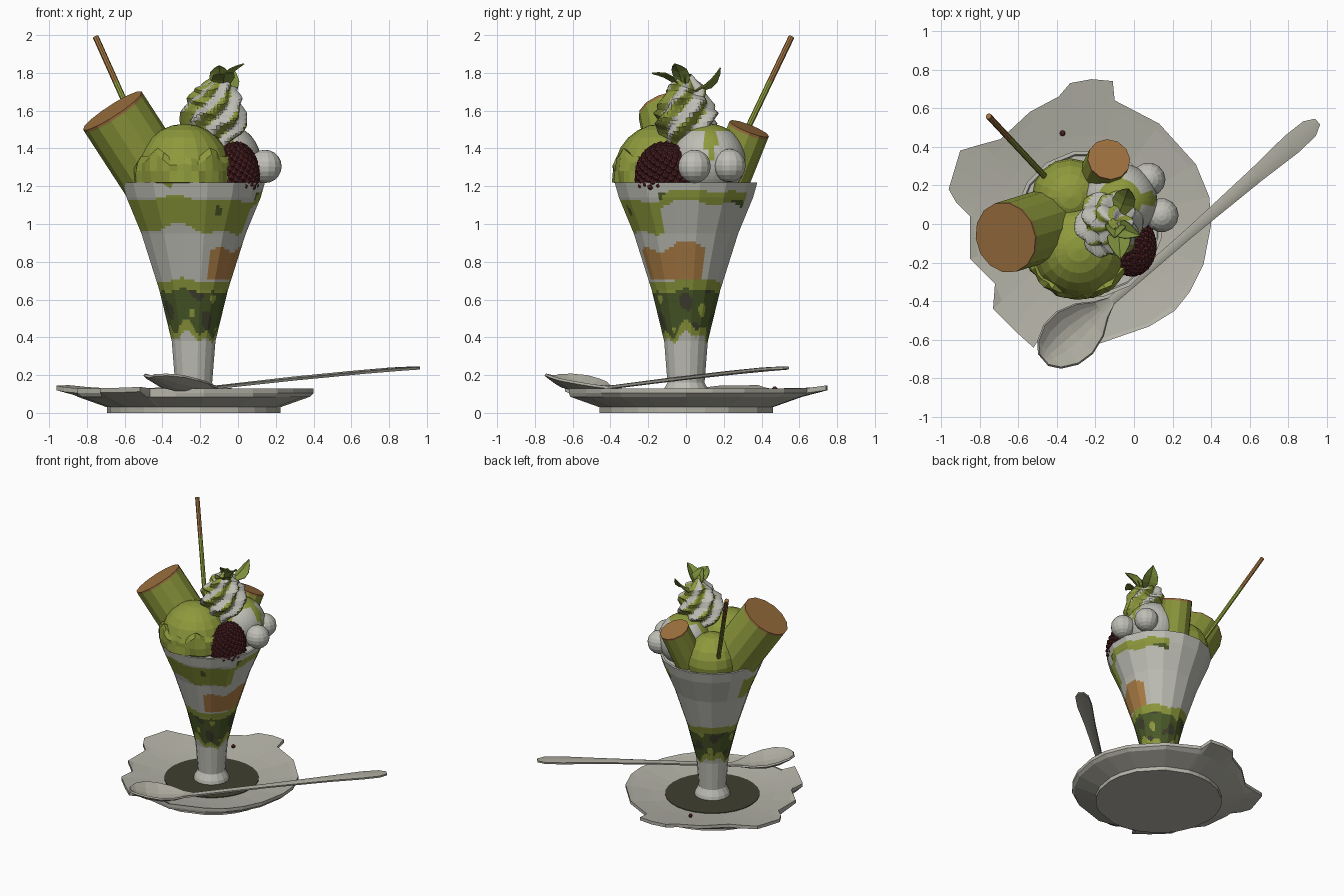
import bpy, bmesh, math, random
from math import sin, cos, pi, radians, degrees, atan2, hypot
from mathutils import Vector

if "Cube" in bpy.data.objects:
    bpy.data.objects.remove(bpy.data.objects["Cube"])

random.seed(4)
CX = -0.235  # axis of glass and plate

def mat(name, *c):
    m = bpy.data.materials.new(name)
    m.diffuse_color = (*c, 1)
    m.use_nodes = True
    m.node_tree.nodes["Principled BSDF"].inputs["Base Color"].default_value = m.diffuse_color
    return m

WHITE = mat("cream_white", .52, .52, .47)
PLATE = mat("plate_grey", .46, .45, .39)
SPOON = mat("spoon_grey", .41, .40, .34)
GREEN = mat("tea_green", .27, .32, .045)
LEAF = mat("leaf_green", .20, .27, .045)
DARK = mat("dark_green", .07, .10, .022)
OLIVE = mat("dark_olive", .05, .052, .028)
BROWN = mat("biscuit_brown", .34, .165, .05)
ORANGE = mat("orange_filling", .42, .21, .06)
RED = mat("bean_red", .09, .018, .02)

def build(name, verts, faces, mats, rule=None, fix=True):
    """Mesh object; rule(face centre) returns the material slot."""
    me = bpy.data.meshes.new(name)
    me.from_pydata([tuple(v) for v in verts], [], faces)
    bm = bmesh.new()
    bm.from_mesh(me)
    if fix:
        bmesh.ops.recalc_face_normals(bm, faces=bm.faces)
    bm.to_mesh(me)
    bm.free()
    for m in mats:
        me.materials.append(m)
    if rule:
        for p in me.polygons:
            p.material_index = rule(p.center)
    ob = bpy.data.objects.new(name, me)
    bpy.context.collection.objects.link(ob)
    return ob

def loft(name, rings, mats, rule=None):
    """Closed rings joined by quads, capped at both ends."""
    n = len(rings[0])
    verts = [v for r in rings for v in r]
    faces = [(k*n+i, k*n+(i+1) % n, (k+1)*n+(i+1) % n, (k+1)*n+i)
             for k in range(len(rings)-1) for i in range(n)]
    faces += [tuple(range(n))[::-1], tuple(range((len(rings)-1)*n, len(rings)*n))]
    return build(name, verts, faces, mats, rule)

def ball(name, c, r, mats, seg=16, rows=10, rule=None, squash=1, bump=None):
    rings = []
    for k in range(rows+1):
        t = -pi/2 + pi*min(max(k/rows, .01), .99)
        ring = []
        for i in range(seg):
            a = 2*pi*i/seg
            q = r*(bump(a, t) if bump else 1)
            ring.append((c[0]+q*cos(t)*cos(a), c[1]+q*cos(t)*sin(a), c[2]+q*squash*sin(t)))
        rings.append(ring)
    return loft(name, rings, mats, rule)

def rod(name, a, b, r, seg, mats, stops, rule):
    """Straight cylinder from a to b with rings at the given stops."""
    a, b = Vector(a), Vector(b)
    q = (b-a).to_track_quat('Z', 'Y')
    rings = [[a.lerp(b, t)+q @ Vector((r*cos(2*pi*i/seg), r*sin(2*pi*i/seg), 0))
              for i in range(seg)] for t in stops]
    return loft(name, rings, mats, rule)

# Plate: round dish with torn, leaf-like flanges on the left
outline = [(.40, .0), (.39, .14), (.32, .31), (.13, .52), (-.10, .64), (-.11, .74), (-.22, .75),
           (-.33, .73), (-.39, .66), (-.54, .58), (-.69, .44), (-.80, .41), (-.90, .38),
           (-.93, .28), (-.96, .18), (-.92, .11), (-.85, .04), (-.85, -.18), (-.72, -.31),
           (-.73, -.44), (-.62, -.55), (-.52, -.64), (-.465, -.555), (-.33, -.58), (-.18, -.62),
           (.08, -.53), (.21, -.45), (.29, -.35), (.36, -.21)]

def plate_ring(limit, z, lift=0):
    ring = []
    for x, y in outline:
        d = hypot(x-CX, y)
        s = min(limit, d)/d
        ring.append((CX+(x-CX)*s, y*s, z+lift*max(0, min(limit, d)-.65)))
    return ring

loft("plate", [plate_ring(.46, 0), plate_ring(.46, .03), plate_ring(.615, .085),
               plate_ring(9, .105, .15), plate_ring(9, .13, .15), plate_ring(.60, .122),
               plate_ring(.46, .10), plate_ring(.345, .085)], [PLATE])
disc = [(CX+.345*cos(2*pi*i/28), .345*sin(2*pi*i/28)) for i in range(28)]
loft("plate_centre", [[(x, y, z) for x, y in disc] for z in (.08, .09)], [OLIVE])
ball("fallen_bean", (-.37, .47, .125), .015, [RED], 8, 6)

# Glass with wavy layers of filling
profile = [(.087, .132), (.115, .125), (.16, .10), (.38, .118), (.65, .185),
           (.95, .282), (1.14, .362), (1.22, .385)]
SIDES, SUB = 16, 7

def glass_ring(r, z):
    ring = []
    for i in range(SIDES):
        a, b = [Vector((r*cos(2*pi*(j+.5)/SIDES), r*sin(2*pi*(j+.5)/SIDES), 0)) for j in (i, i+1)]
        ring += [a.lerp(b, k/SUB)+Vector((CX, 0, z)) for k in range(SUB)]
    return ring

def layer(c):
    a, z = atan2(c.y, c.x-CX), c.z
    d = degrees(a)
    n = .022*sin(3*a+1)+.016*sin(7*a+2)
    blob = sin(5*a+14*z)+sin(3*a-31*z+1)+.6*sin(9*a+23*z)
    if hypot(c.x-CX, c.y) < .1 and z > 1:
        return 0
    if .40+n < z < .70+n*.4:                 # dark layer with pale borders
        if z < .44+n*1.6 or z > .645+n*.4 or blob < -1.75:
            return 1
        return 3 if blob > 1.1 else 2
    if -68+60*n < d < 24+300*n and .70 < z < .88+n:
        return 4
    if -25 < d < 62:                         # thin band on the right
        lo, hi = 1.10+n, 1.17+n*.4
    elif 62 <= d < 165:                      # plain at the back
        return 0
    else:
        lo, hi = .97+n, 1.13+n*.6
    if lo < z < hi:
        return 2 if -70 < d < 62 and blob > 1.3 else 1
    return 0

rings = []
for (z0, r0), (z1, r1) in zip(profile, profile[1:]):
    m = max(1, round((z1-z0)/.014))
    rings += [glass_ring(r0+(r1-r0)*k/m, z0+(z1-z0)*k/m) for k in range(m)]
rings += [glass_ring(.385, 1.22), glass_ring(.367, 1.22), glass_ring(.36, 1.20)]
loft("glass", rings, [WHITE, GREEN, DARK, OLIVE, ORANGE], layer)

# Ice cream scoops
S = (-.285, -.13, 1.28)
ball("green_scoop", S, .25, [GREEN], 20, 12)
skirt = []
for h, r in ((-.07, .20), (-.06, .268), (0, .272), (.05, .268), (.085, .252), (.07, .22)):
    ring = []
    for i in range(44):
        a = 2*pi*i/44
        q = r+random.uniform(-.009, .009)
        ring.append((S[0]+q*cos(a), S[1]+q*.95*sin(a),
                     S[2]+h+(.025*sin(5*a)+.015*sin(11*a) if h > .04 else 0)))
    skirt.append(ring)
loft("scoop_skirt", skirt, [GREEN])
ball("rear_green_scoop", (-.33, .14, 1.25), .20, [GREEN], 16, 10)

W = Vector((-.075, .12, 1.335))
def drip(c):
    v = c-W
    a = atan2(v.y, v.x)
    return 1 if v.z > .165 or v.z > .13-.17*max(0, cos(4*a-.3))**3 + .03 else 0
ball("white_scoop", W, .195, [WHITE, GREEN], 40, 30, drip)

# Rice dumplings
for i, c in enumerate([(.143, .045, 1.305), (.075, .23, 1.31)]):
    ball("dumpling_%d" % (i+1), c, .088, [WHITE], 14, 10)

# Red bean mound: core plus packed beads
M, R = Vector((-.01, -.115, 1.25)), Vector((.11, .14, .17))
ball("bean_core", M, .11, [RED], 14, 8)
bm = bmesh.new()
for k in range(190):
    h = -.35+1.35*(k+.5)/190
    a = k*2.39996
    w = math.sqrt(max(0, 1-h*h))
    p = M+Vector((R.x*w*cos(a), R.y*w*sin(a), R.z*h))
    new = bmesh.ops.create_icosphere(bm, subdivisions=1, radius=.021)["verts"]
    bmesh.ops.translate(bm, verts=new, vec=p)
me = bpy.data.meshes.new("red_beans")
bm.to_mesh(me)
bm.free()
me.materials.append(RED)
bpy.context.collection.objects.link(bpy.data.objects.new("red_beans", me))

# Rolled wafers with brown ends
def roll(name, top, down, length, r, seg):
    top, d = Vector(top), Vector(down).normalized()
    rod(name, top, top+d*length, r, seg, [GREEN, BROWN], (0, .015/length, 1),
        lambda c: 1 if (c-top).dot(d) < .012 else 0)

roll("large_roll", (-.665, -.07, 1.60), (.52, .16, -.80), .50, .185, 14)
roll("small_roll", (-.13, .335, 1.505), (-.18, -.36, -.90), .40, .112, 12)

# Biscuit stick, brown toward the tip
rod("biscuit_stick", (-.753, .558, 1.99), (-.40, .18, 1.20), .016, 8, [GREEN, BROWN],
    (0, .3, 1), lambda c: 1 if c.z > 1.75 else 0)

# Whipped cream: twisted star section with alternating stripes
levels = [(1.40, .11), (1.46, .14), (1.53, .172), (1.58, .176), (1.62, .150), (1.65, .152),
          (1.69, .112), (1.72, .110), (1.75, .062), (1.79, .012)]
def swirl_angle(a, z):
    return 6*(a-7*(z-1.4))
rings = []
for (z0, r0), (z1, r1) in zip(levels, levels[1:]):
    for k in range(3):
        z, r = z0+(z1-z0)*k/3, r0+(r1-r0)*k/3
        cx = -.13+.12*max(0, z-1.6)
        rings.append([(cx+r*(.9+.13*cos(swirl_angle(a, z)))*cos(a),
                       .0+r*(.9+.13*cos(swirl_angle(a, z)))*sin(a),
                       z+.018*sin(a*2+z*20)) for a in [2*pi*i/60 for i in range(60)]])
loft("whipped_cream", rings, [WHITE, GREEN],
     lambda c: 1 if sin(swirl_angle(atan2(c.y, c.x+.13-.12*max(0, c.z-1.6)), c.z)) > .05 else 0)

# Mint leaves: folded pointed blades
def leaf(name, base, tip, side, width):
    base, tip, side = Vector(base), Vector(tip), Vector(side).normalized()
    up = (tip-base).cross(side).normalized()
    verts, faces = [], []
    prof = [(0, .12), (.2, .6), (.42, 1), (.65, .9), (.85, .5), (1, .03)]
    for t, w in prof:
        m = base.lerp(tip, t)+up*.02*sin(pi*t)
        verts += [m-side*w*width+up*.02*w, m, m+side*w*width+up*.02*w]
    for k in range(len(prof)-1):
        for j in (0, 1):
            faces.append((3*k+j, 3*k+j+1, 3*k+j+4, 3*k+j+3))
    ob = build(name, verts, faces, [LEAF])
    ob.modifiers.new("thickness", 'SOLIDIFY').thickness = .006

leaf("mint_leaf_1", (-.09, .02, 1.70), (-.03, .18, 1.83), (1, -.4, 0), .06)
leaf("mint_leaf_2", (-.09, -.01, 1.70), (.03, -.06, 1.85), (.3, 1, 0), .045)
leaf("mint_leaf_3", (-.08, -.02, 1.70), (-.07, -.18, 1.80), (1, 0, .1), .06)
leaf("mint_leaf_4", (-.09, -.01, 1.70), (-.10, -.07, 1.84), (1, 0, 0), .055)

# Spoon: rows of (distance, half width, edge height, middle height)
rows = [(0, .035, .205, .20), (.04, .088, .208, .175), (.12, .130, .20, .14), (.21, .137, .182, .125),
        (.31, .105, .165, .125), (.39, .05, .15, .135), (.46, .023, .142, .145), (1.0, .026, .185, .192),
        (1.45, .041, .219, .225), (1.7, .056, .236, .241), (1.82, .05, .242, .245), (1.875, .02, .244, .246)]
u = Vector((.755, .656, 0))
v = Vector((-u.y, u.x, 0))
verts, faces = [], []
for s, w, ze, zm in rows:
    for j in range(-3, 4):
        f = j/3
        verts.append(Vector((-.465, -.70, zm+(ze-zm)*f*f))+u*s+v*w*f)
for k in range(len(rows)-1):
    for j in range(6):
        faces.append((7*k+j, 7*k+j+1, 7*k+j+8, 7*k+j+7))
spoon = build("spoon", verts, faces, [SPOON])
spoon.modifiers.new("thickness", 'SOLIDIFY').thickness = .014
